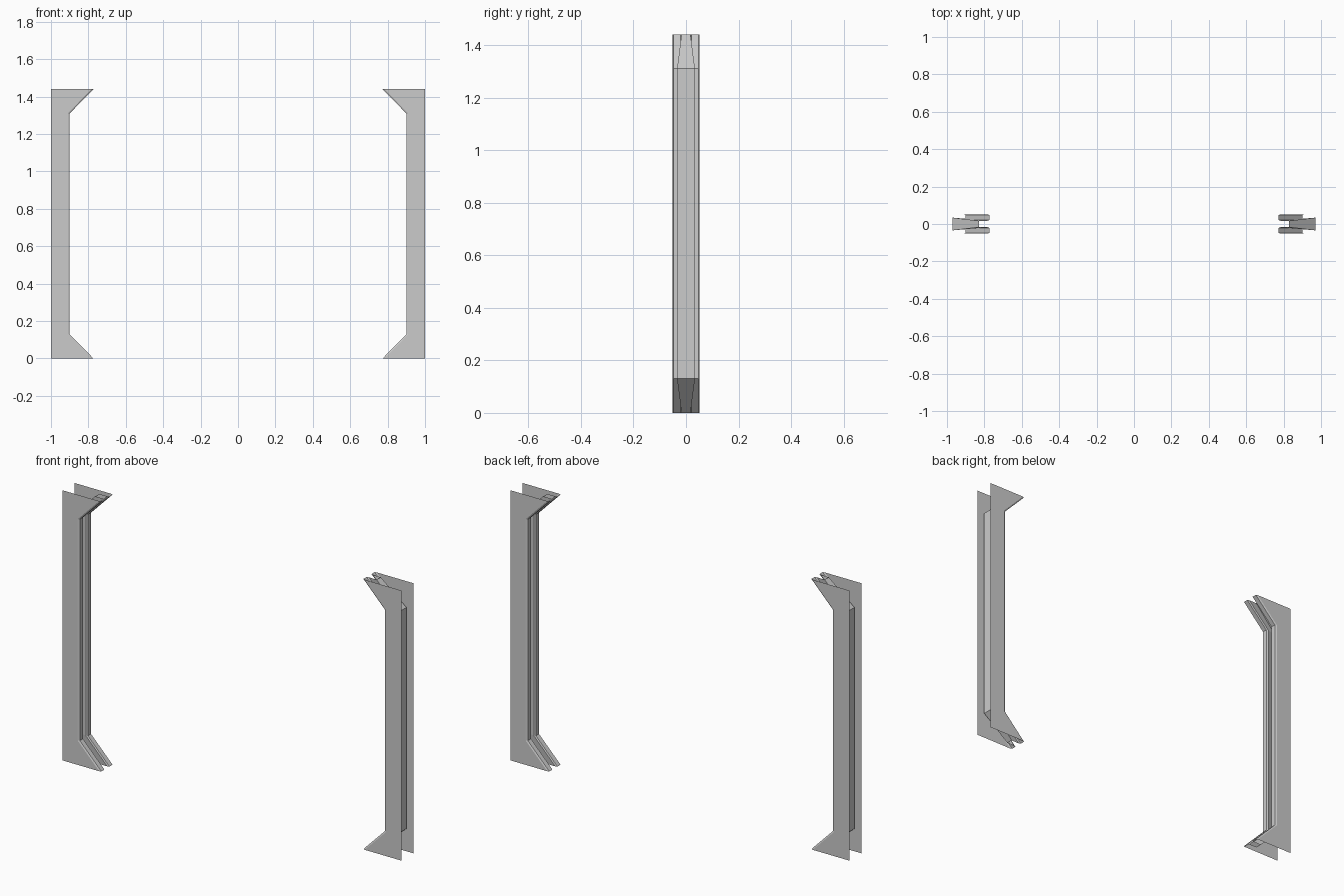
import bpy, bmesh

if "Cube" in bpy.data.objects:
    bpy.data.objects.remove(bpy.data.objects["Cube"])

H = 1.44
# Half cross-sections (x, y): outer plate edge, bevelled lip, slot edge, channel floor
SHAFT = [(1.0, .051), (.91, .051), (.90, .047), (.90, .021), (.91, .017), (.97, .034)]
FLARE = [(1.0, .051), (.783, .051), (.773, .047), (.773, .021), (.783, .017), (.83, .017)]


def full(half):
    return half + [(x, -y) for x, y in reversed(half)]


def pillar(name, side):
    # Channel skin lofted through four levels, open at the back and ends
    bm = bmesh.new()
    rows = []
    for z, half in ((0, FLARE), (.13, SHAFT), (H - .13, SHAFT), (H, FLARE)):
        rows.append([bm.verts.new((side * x, y, z)) for x, y in full(half)])
    for a, b in zip(rows, rows[1:]):
        for i in range(len(a) - 1):
            bm.faces.new((a[i], a[i + 1], b[i + 1], b[i]))
    bmesh.ops.recalc_face_normals(bm, faces=bm.faces)
    # Front plate should face -y
    bm.faces.ensure_lookup_table()
    plate = min(bm.faces, key=lambda f: f.calc_center_median().y)
    plate.normal_update()
    if plate.normal.y > 0:
        bmesh.ops.reverse_faces(bm, faces=bm.faces)
    me = bpy.data.meshes.new(name)
    bm.to_mesh(me)
    bm.free()
    bpy.context.collection.objects.link(bpy.data.objects.new(name, me))


# Mirrored pair of frame pillars
pillar("left_pillar", -1)
pillar("right_pillar", 1)
